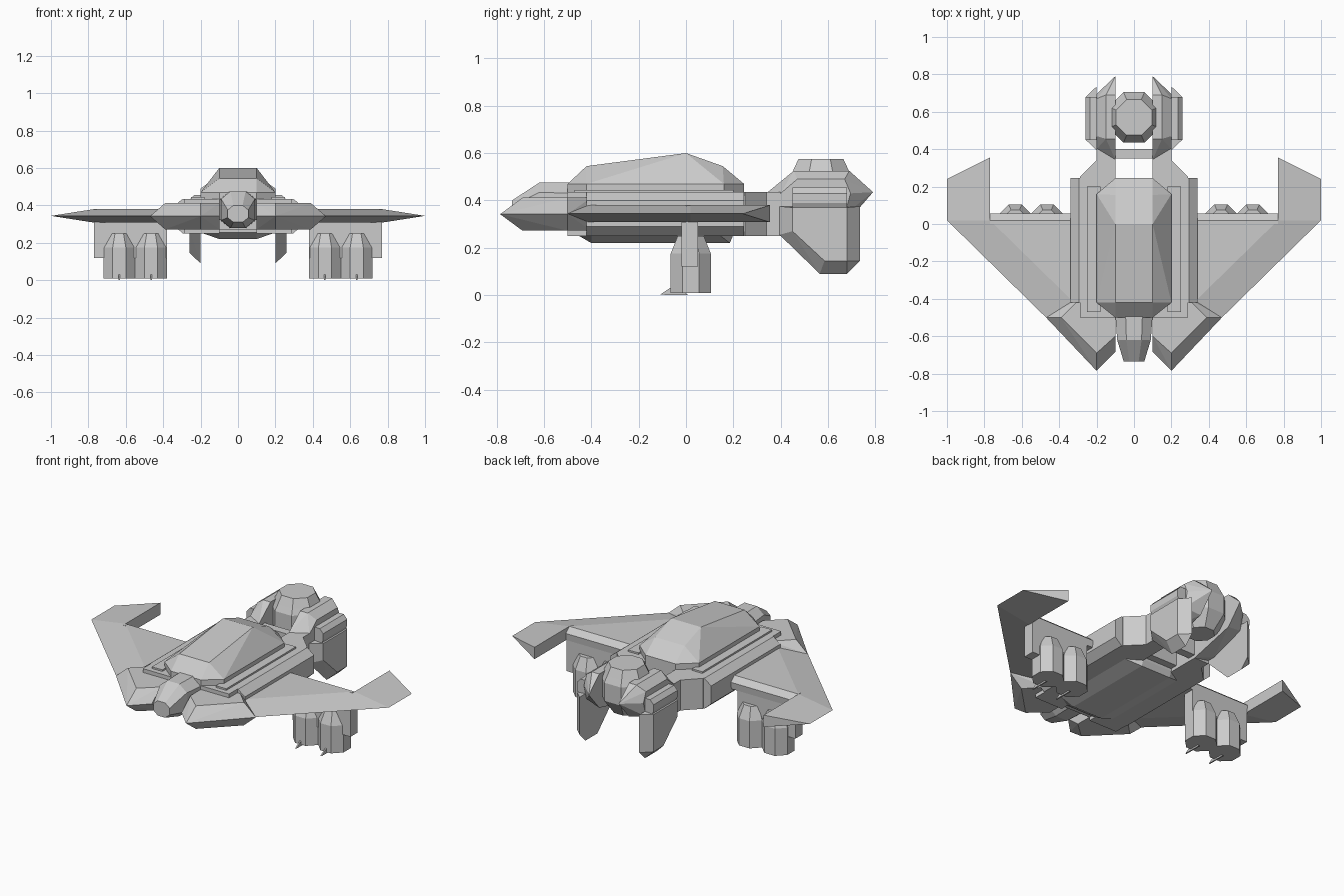
import bpy, bmesh, math

if "Cube" in bpy.data.objects:
    bpy.data.objects.remove(bpy.data.objects["Cube"])


def finish(name, bm, mirror):
    bmesh.ops.recalc_face_normals(bm, faces=bm.faces[:])
    me = bpy.data.meshes.new(name)
    bm.to_mesh(me)
    bm.free()
    ob = bpy.data.objects.new(name, me)
    bpy.context.collection.objects.link(ob)
    if mirror:
        ob.modifiers.new("mirror", 'MIRROR').use_mirror_merge = False
    return ob


def hull(name, pts, mirror=True):
    """Faceted convex block around a few corner points."""
    bm = bmesh.new()
    for p in pts:
        bm.verts.new(p)
    res = bmesh.ops.convex_hull(bm, input=bm.verts[:])
    loose = {g for g in res["geom_interior"] + res["geom_unused"] if isinstance(g, bmesh.types.BMVert)}
    bmesh.ops.delete(bm, geom=[v for v in loose if v.is_valid], context='VERTS')
    bmesh.ops.dissolve_limit(bm, angle_limit=0.01, verts=bm.verts[:], edges=bm.edges[:])
    return finish(name, bm, mirror)


def loft(name, rings, mirror=True):
    """Skin matching rings and cap both ends."""
    bm = bmesh.new()
    rs = [[bm.verts.new(p) for p in r] for r in rings]
    n = len(rs[0])
    for a, b in zip(rs, rs[1:]):
        for i in range(n):
            j = (i + 1) % n
            bm.faces.new((a[i], a[j], b[j], b[i]))
    bm.faces.new(rs[0])
    bm.faces.new(rs[-1])
    return finish(name, bm, mirror)


def octagons(cx, cy, levels):
    """Octagonal rings from (apothem, z) pairs, flats facing the axes."""
    k = 1 / math.cos(math.pi / 8)
    return [[(cx + r * k * math.cos(math.pi / 8 + i * math.pi / 4),
              cy + r * k * math.sin(math.pi / 8 + i * math.pi / 4), z) for i in range(8)] for r, z in levels]


def at_z(pts, z):
    return [(x, y, z) for x, y in pts]


def at_x(pts, x):
    return [(x, y, z) for y, z in pts]


def both(pts):
    """Points plus their copies across x = 0."""
    return pts + [(-x, y, z) for x, y, z in pts]


def box(name, x0, x1, y0, y1, z0, z1, mirror=True):
    return hull(name, [(x, y, z) for x in (x0, x1) for y in (y0, y1) for z in (z0, z1)], mirror)


# central fuselage: octagonal plan with roof and belly
plan = [(.2, -.42), (.1, -.5), (.1, .245), (.2, .16)]
hull("fuselage", both(at_z(plan, .27) + at_z(plan, .47)
     + [(.1, -.42, .545), (.1, 0, .6), (.1, .155, .545)]), False)
hull("belly", both([(.2, -.40, .255), (.1, -.46, .255), (.1, .2, .255), (.2, .14, .255),
     (.1, -.40, .22), (.1, .185, .22)]
     + at_z([(.2, -.40), (.1, -.46), (.1, .2), (.2, .14)], .30)), False)

# cockpit nose with octagonal section
nose = []
for y, w, z0, z1 in ((-.48, .1, .28, .475), (-.62, .09, .28, .475), (-.735, .055, .31, .40)):
    c = w * .45
    nose += both([(c, y, z0), (w, y, z0 + c), (w, y, z1 - c), (c, y, z1)])
hull("cockpit_nose", nose, False)

# long side arms, tapering in at the back
arm = [(.1, .4), (.2, .4), (.2, .34), (.29, .25), (.29, -.5), (.1, -.5)]
loft("side_arm", [at_z(arm, .25), at_z(arm, .435)])
box("arm_top_rail", .18, .25, -.47, .2, .42, .445)
rail = [(.25, .435), (.295, .435), (.34, .40), (.34, .29), (.295, .25), (.25, .25)]
hull("side_rail", [(x, y, z) for y in (-.42, .245) for x, z in rail])

# front prongs with bevelled rim
rim = [(.1, -.4), (.34, -.4), (.47, -.5), (.2, -.785), (.1, -.685)]
face = [(.1, -.4), (.29, -.4), (.39, -.5), (.2, -.69), (.1, -.6)]
hull("front_prong", at_z(rim, .342) + at_z(face, .412) + at_z(face, .272))

# swept wings: flat inner panel sloping to a sharp leading edge
panel = [(.3, -.44), (.77, .02), (.3, .02)]
hull("wing", at_z(panel, .38) + at_z(panel, .308)
     + [(.3, -.5, .344), (.47, -.5, .344), (1, .02, .344)])
tip = [(.77, .02), (.77, .355)]
hull("wing_tip", at_z(tip, .38) + at_z(tip, .308) + [(1, .02, .344), (1, .24, .344)])

# engine pylon and twin engine pods under each wing
hull("engine_pylon", [(x, y, z) for x in (.38, .77)
     for y, z in ((-.02, .12), (.05, .12), (.05, .31), (-.02, .31))])
hull("wing_rear_spar", [(x, y, z) for x in (.3, .77)
     for y, z in ((0, .308), (.05, .308), (.055, .35), (.02, .38), (0, .38))])
for i, cx in enumerate((.465, .635)):
    loft(f"engine_pod_{i}", octagons(cx, .02, [(.085, .01), (.085, .175), (.055, .25)]))
    hull(f"engine_spike_{i}", [(cx + d, y, z) for d in (-.004, .004)
         for y, z in ((-.11, .002), (.01, .0), (-.06, .035), (-.04, .035))])

# rear turret held between two brackets
loft("rear_turret", octagons(0, .57, [(.075, .29), (.135, .38), (.135, .49), (.118, .525), (.095, .575)]), False)
box("rear_crossbar", -.12, .12, .35, .40, .27, .42, False)
inner = [(.345, .435), (.455, .525), (.69, .525), (.79, .435), (.69, .32), (.40, .25), (.345, .25)]
outer = [(.40, .43), (.47, .49), (.67, .49), (.695, .43), (.67, .34), (.45, .27), (.40, .27)]
hull("turret_bracket", at_x(inner, .1) + at_x(inner[1:3], .15) + at_x(outer, .2))

# hanging rear claws with a pivot bar above
claw = [(.395, .375), (.395, .255), (.45, .255), (.565, .09), (.68, .09), (.735, .145), (.735, .375)]
claw_out = [(.45, .37), (.45, .27), (.585, .145), (.68, .145), (.68, .37)]
hull("rear_claw", at_x(claw, .2) + at_x(claw_out, .258))
hull("claw_pivot_bar", [(x, y, z) for y in (.45, .68) for x, z in
     ((.19, .365), (.245, .365), (.258, .39), (.258, .43), (.235, .455), (.19, .455))])
